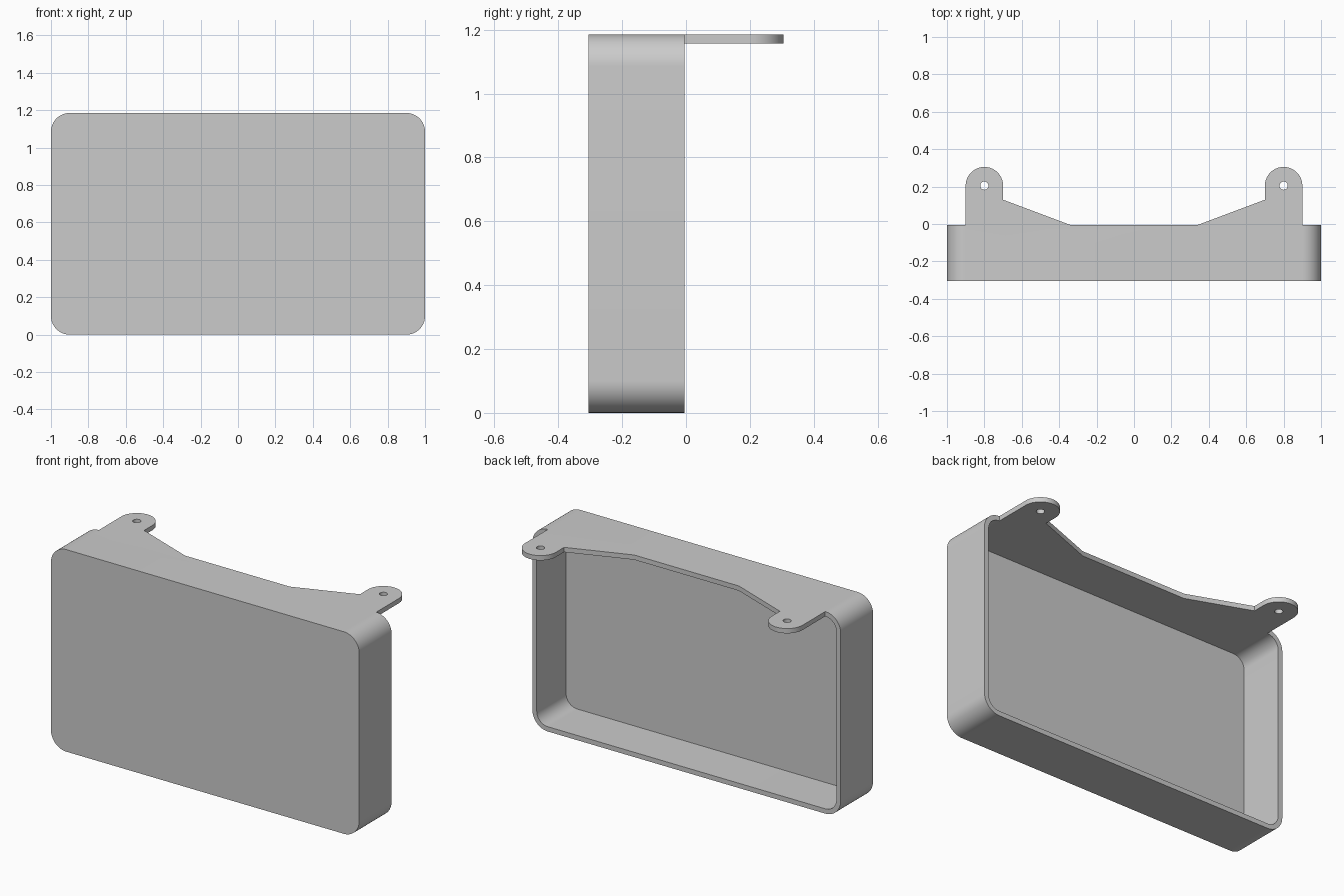
import bpy, bmesh, math
from mathutils import Vector

if "Cube" in bpy.data.objects:
    bpy.data.objects.remove(bpy.data.objects["Cube"], do_unlink=True)

HEIGHT, WALL, RADIUS = 1.185, 0.028, 0.1
FRONT, BACK = -0.305, -0.005
TAB_X, TAB_Y = 0.8, 0.205

grey = bpy.data.materials.new("plain_grey")
grey.use_nodes = True
grey.diffuse_color = (0.6, 0.6, 0.6, 1)
grey.node_tree.nodes["Principled BSDF"].inputs["Base Color"].default_value = (0.6, 0.6, 0.6, 1)


def arc(cx, cy, r, start, end, steps):
    angles = [math.radians(start + (end - start) * i / steps) for i in range(steps + 1)]
    return [(cx + r * math.cos(a), cy + r * math.sin(a)) for a in angles]


def rounded_rectangle(inset):
    """Outline in x and z, with corner centres shared by every inset."""
    cx, low, high, r = 1 - RADIUS, RADIUS, HEIGHT - RADIUS, RADIUS - inset
    return (arc(cx, high, r, 0, 90, 16) + arc(-cx, high, r, 90, 180, 16)
            + arc(-cx, low, r, 180, 270, 16) + arc(cx, low, r, 270, 360, 16))


def prism(name, points, depth):
    """Extrude a loop of 3D points along a vector."""
    bm = bmesh.new()
    face = bm.faces.new([bm.verts.new(p) for p in points])
    new = bmesh.ops.extrude_face_region(bm, geom=[face])["geom"]
    bmesh.ops.translate(bm, vec=Vector(depth), verts=[v for v in new if isinstance(v, bmesh.types.BMVert)])
    bmesh.ops.recalc_face_normals(bm, faces=bm.faces)
    mesh = bpy.data.meshes.new(name)
    bm.to_mesh(mesh)
    bm.free()
    mesh.materials.append(grey)
    obj = bpy.data.objects.new(name, mesh)
    bpy.context.collection.objects.link(obj)
    return obj


def combine(target, other, operation):
    mod = target.modifiers.new(operation.lower(), 'BOOLEAN')
    mod.operation, mod.solver, mod.object = operation, 'EXACT', other
    bpy.context.view_layer.objects.active = target
    bpy.ops.object.modifier_apply(modifier=mod.name)
    bpy.data.objects.remove(other, do_unlink=True)


# Open-backed tray with rounded corners
cover = prism("cover_with_mounting_tabs",
              [(x, FRONT, z) for x, z in rounded_rectangle(0)], (0, BACK - FRONT, 0))
cavity = prism("cavity_cutter",
               [(x, FRONT + WALL, z) for x, z in rounded_rectangle(WALL)], (0, 0.5, 0))
combine(cover, cavity, 'DIFFERENCE')

# Flat plate along the top edge, with a round-ended tab at each side
half = [(0.9, -0.1)] + arc(TAB_X, TAB_Y, 0.1, 0, 180, 32) + [(0.7, 0.13), (0.34, BACK)]
outline = half + [(-x, y) for x, y in reversed(half)]
plate = prism("tab_plate", [(x, y, HEIGHT - WALL) for x, y in outline], (0, 0, WALL))

# Screw holes
for side in (-1, 1):
    ring = arc(side * TAB_X, TAB_Y, 0.022, 0, 360, 24)[:-1]
    hole = prism("hole_cutter", [(x, y, HEIGHT - 0.1) for x, y in ring], (0, 0, 0.2))
    combine(plate, hole, 'DIFFERENCE')
combine(cover, plate, 'UNION')

bpy.ops.object.select_all(action='DESELECT')
cover.select_set(True)
bpy.context.view_layer.objects.active = cover
bpy.ops.object.shade_smooth_by_angle(angle=math.radians(30))
